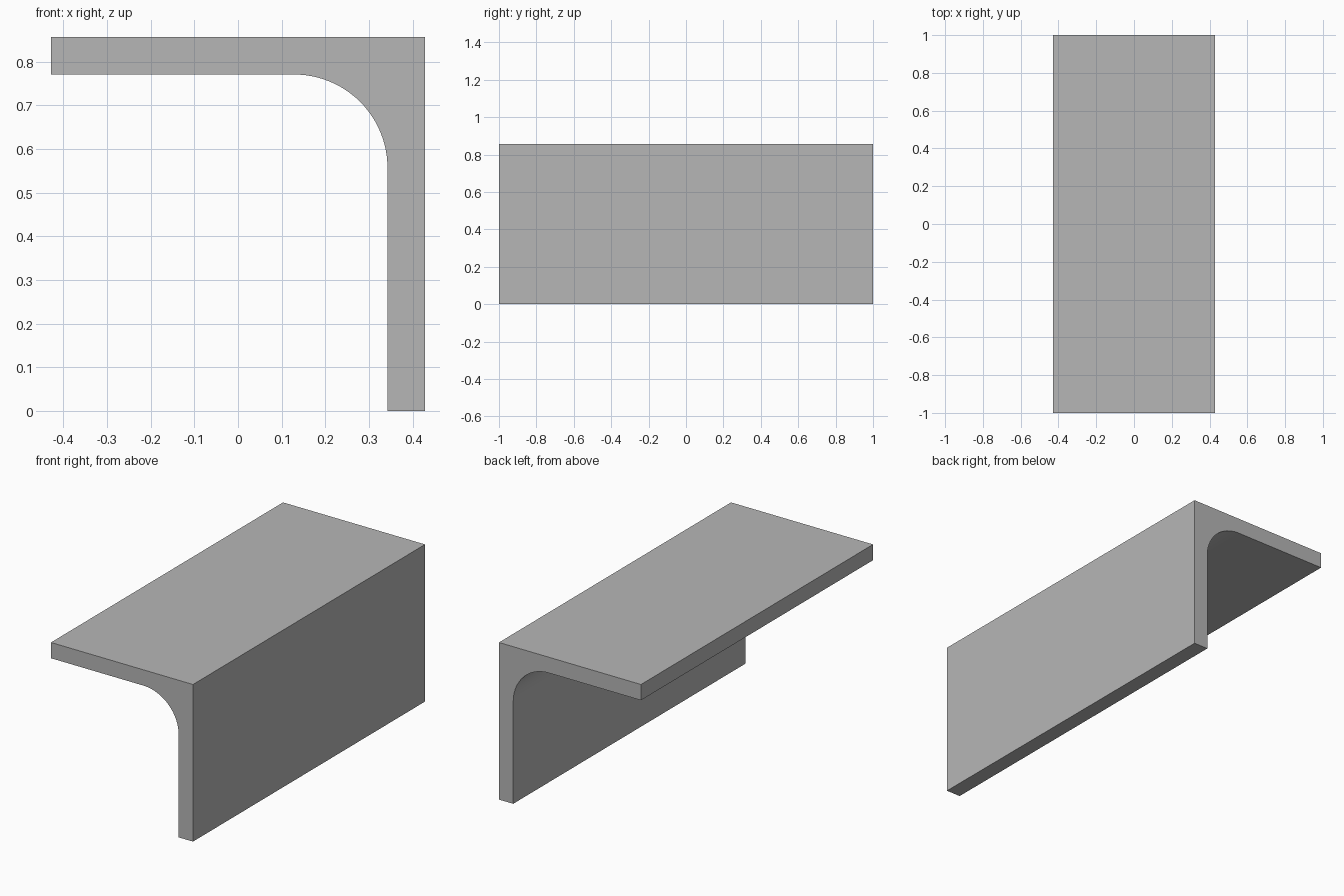
import bpy, bmesh, math

cube = bpy.data.objects.get("Cube")
if cube:
    bpy.data.objects.remove(cube, do_unlink=True)

WIDTH, LENGTH, THICK, RADIUS = 0.857, 2.0, 0.086, 0.214
ARC_STEPS = 24
half = WIDTH / 2

# Plain grey material
grey = bpy.data.materials.new("plain grey")
grey.use_nodes = True
colour = (0.47, 0.47, 0.47, 1)
grey.diffuse_color = colour
grey.node_tree.nodes["Principled BSDF"].inputs["Base Color"].default_value = colour

# Angle cross-section: outer corner, then the filleted inner corner
inner_x, inner_z = half - THICK, WIDTH - THICK
profile = [(-half, inner_z), (-half, WIDTH), (half, WIDTH), (half, 0), (inner_x, 0)]
for i in range(ARC_STEPS + 1):
    a = math.pi / 2 * i / ARC_STEPS
    profile.append((inner_x - RADIUS + RADIUS * math.cos(a),
                    inner_z - RADIUS + RADIUS * math.sin(a)))

# Extrude the section along the length
bm = bmesh.new()
section = bm.faces.new([bm.verts.new((x, -LENGTH / 2, z)) for x, z in profile])
result = bmesh.ops.extrude_face_region(bm, geom=[section], use_keep_orig=True)
moved = [v for v in result["geom"] if isinstance(v, bmesh.types.BMVert)]
bmesh.ops.translate(bm, verts=moved, vec=(0, LENGTH, 0))
bmesh.ops.recalc_face_normals(bm, faces=bm.faces)

mesh = bpy.data.meshes.new("angle_bar")
bm.to_mesh(mesh)
bm.free()
mesh.materials.append(grey)
bar = bpy.data.objects.new("angle_bar", mesh)
bpy.context.collection.objects.link(bar)

# Smooth fillet, sharp edges elsewhere
bpy.ops.object.select_all(action="DESELECT")
bar.select_set(True)
bpy.context.view_layer.objects.active = bar
bpy.ops.object.shade_smooth_by_angle(angle=math.radians(30))
